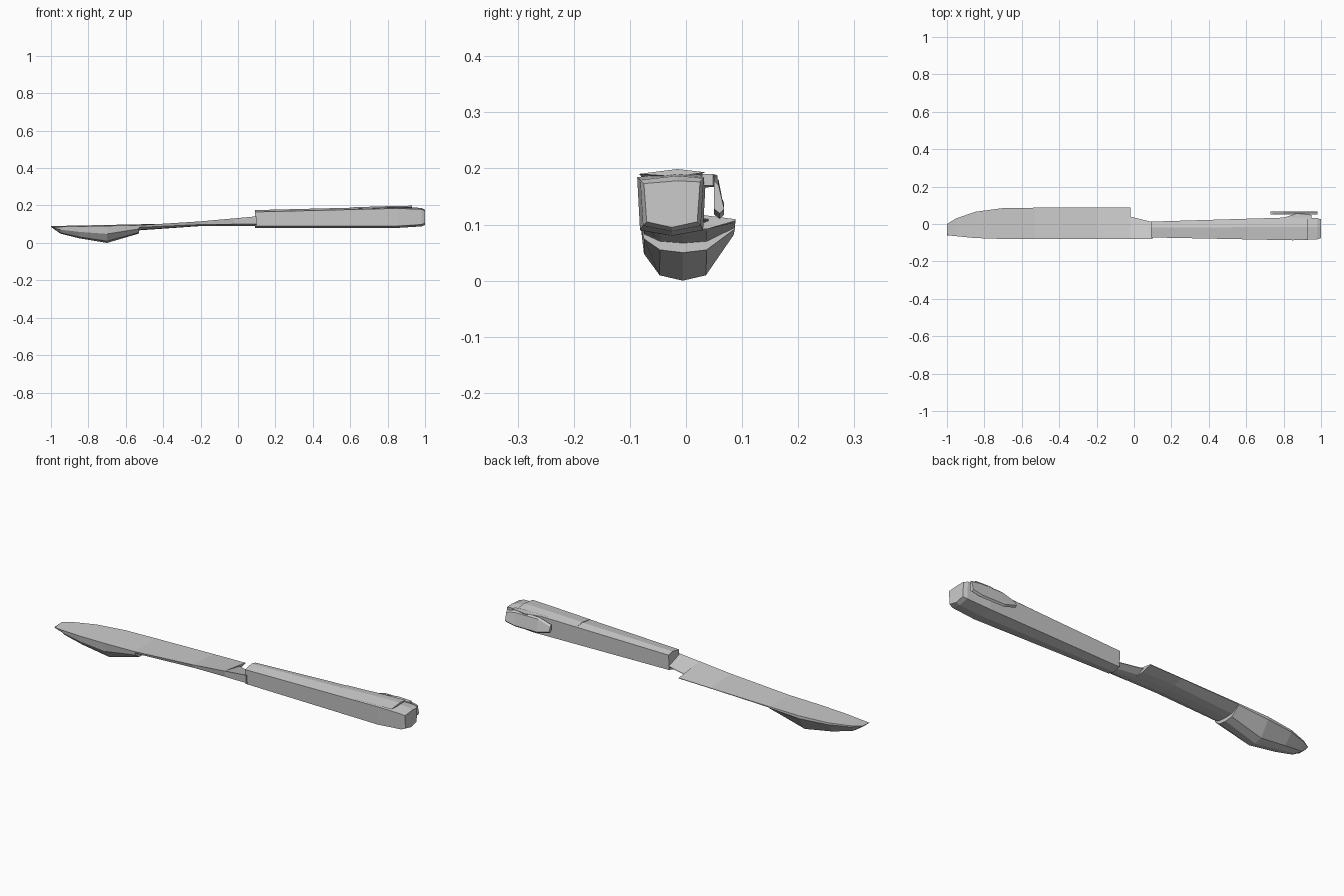
import bpy
import bmesh

cube = bpy.data.objects.get("Cube")
if cube:
    bpy.data.objects.remove(cube, do_unlink=True)

shade = (0.6, 0.6, 0.6, 1)
grey = bpy.data.materials.new("plain grey")
grey.use_nodes = True
grey.diffuse_color = shade
grey.node_tree.nodes["Principled BSDF"].inputs["Base Color"].default_value = shade


def loft(name, section, stations):
    """Skin the cross-sections given by a rule at each station and cap both ends."""
    bm = bmesh.new()
    rings = []
    for x, *settings in stations:
        outline = section(x, *settings)
        rings.append([bm.verts.new((x, y, z)) for y, z in outline])
    for ring, following in zip(rings, rings[1:]):
        for i, corner in enumerate(ring):
            bm.faces.new((ring[i - 1], corner, following[i], following[i - 1]))
    bm.faces.new(rings[0])
    bm.faces.new(rings[-1])
    bmesh.ops.recalc_face_normals(bm, faces=bm.faces)
    mesh = bpy.data.meshes.new(name)
    bm.to_mesh(mesh)
    bm.free()
    mesh.materials.append(grey)
    obj = bpy.data.objects.new(name, mesh)
    bpy.context.collection.objects.link(obj)


def blade_section(x, back, keel):
    """Flat top that twists toward the neck, over a shallow faceted underside."""
    front = -0.08 + 0.1 * max(0, -0.8 - x)
    width = back - front
    back_top = 0.11 + 0.02 * x
    front_top = back_top - 0.005 + 0.07 * max(0, x + 0.4)
    depth = back_top - keel
    centre = front + width * 0.45
    return [
        (front, front_top),
        (back, back_top),
        (back, back_top - depth * 0.15),
        (centre + width / 4, keel + depth * 0.1),
        (centre, keel),
        (centre - width / 4, keel + depth * 0.1),
        (front + width * 0.03, keel + depth / 2),
    ]


def handle_section(x, inset):
    """Boxy grip that widens to the end, with a low ridge along its top."""
    front = -0.07 - 0.02 * x + inset
    back = 0.01 + 0.03 * x - inset
    roof = 0.163 + 0.025 * x - inset
    floor = 0.085 + inset
    middle = (front + back) / 2
    return [
        (front, roof),
        (middle + 0.01, roof + 0.01 - inset / 3),
        (back, roof + 0.003),
        (back - 0.005, floor + 0.005),
        (middle, floor - 0.005),
        (front + 0.005, floor + 0.005),
    ]


def plate_section(x, inset):
    """Top of the grip, narrowed a little and lifted clear of it."""
    front, ridge, back = handle_section(x, inset)[:3]
    lifted = [(y, z + inset * 2) for y, z in (front, ridge, back)]
    return lifted + [(ridge[0], back[1])]


def clip_section(x, inset):
    """Thin upright strip leaning away from the grip at its foot."""
    top = 0.188 - inset
    foot = 0.11 + inset
    thick = 0.008
    return [
        (0.05, top),
        (0.05 + thick, top - thick),
        (0.06 + thick, foot + thick),
        (0.06, foot),
        (0.05, foot + thick),
    ]


def mount_section(x, reach):
    """Small wedge joining the clip to the grip's upper back edge."""
    back = handle_section(x, 0)[2]
    inner, top = back[0] - 0.01, back[1]
    return [(inner, top), (inner + reach, top), (inner + reach, top - 0.02), (inner, top - 0.02)]


# Blade: pointed end with a deep belly
loft("blade_tip", blade_section, [
    (-1, 0, 0.085),
    (-0.95, 0.03, 0.05),
    (-0.85, 0.065, 0.025),
    (-0.7, 0.085, 0),
    (-0.53, 0.087, 0.05),
])

# Blade: long thin stretch, with a square shoulder at its end
loft("blade_body", blade_section, [
    (-0.53, 0.087, 0.067),
    (-0.2, 0.088, 0.09),
    (-0.02, 0.088, 0.09),
])

# Neck between blade and grip
loft("neck", blade_section, [(-0.02, 0.04, 0.09), (0.1, 0.01, 0.09)])

# Grip, bevelled at its far end
loft("handle", handle_section, [(0.09, 0), (0.85, 0), (0.98, 0.008), (1, 0.015)])

# Raised plate along the ridge of the grip
loft("top_plate", plate_section, [(0.6, 0.003), (0.8, 0.005), (0.93, 0.004)])

# Thin leaning clip on the back, with its mount
loft("clip", clip_section, [(0.73, 0.02), (0.8, 0), (0.93, 0), (0.98, 0.01)])
loft("clip_mount", mount_section, [(0.8, 0.01), (0.87, 0.03), (0.95, 0.02)])
